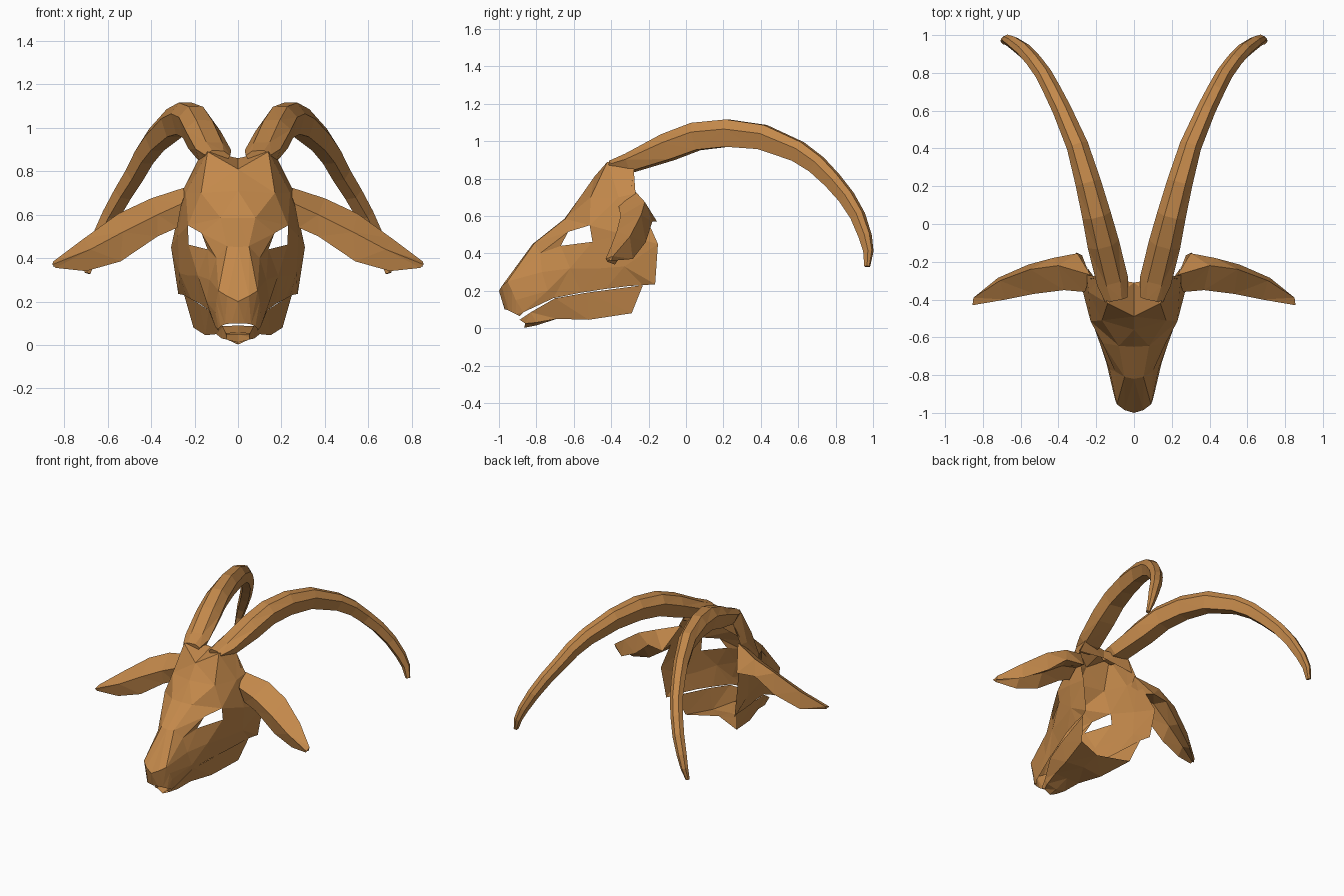
import bpy, bmesh
from mathutils import Vector

mat = bpy.data.materials.new("tan_card")
mat.diffuse_color = (0.55, 0.25, 0.07, 1)


def loft(name, rows, closed=False, caps=False, skip=()):
    """Skin rows of points with flat quads, then mirror across x = 0."""
    bm = bmesh.new()
    vs = [[bm.verts.new(p) for p in r] for r in rows]
    n = len(rows[0])
    for i in range(len(rows) - 1):
        for j in range(n if closed else n - 1):
            if (i, j) in skip:
                continue
            k = (j + 1) % n
            bm.faces.new((vs[i][j], vs[i][k], vs[i + 1][k], vs[i + 1][j]))
    if caps:
        bm.faces.new(vs[0])
        bm.faces.new(vs[-1])
    bmesh.ops.recalc_face_normals(bm, faces=bm.faces)
    # open sheets: make sure the outside faces outward
    if not closed:
        c = Vector((0, -0.45, 0.4))
        if sum((f.calc_center_median() - c).dot(f.normal) for f in bm.faces) < 0:
            bmesh.ops.reverse_faces(bm, faces=bm.faces)
    bmesh.ops.triangulate(bm, faces=bm.faces)
    me = bpy.data.meshes.new(name)
    bm.to_mesh(me)
    bm.free()
    ob = bpy.data.objects.new(name, me)
    bpy.context.collection.objects.link(ob)
    me.materials.append(mat)
    m = ob.modifiers.new("mirror", 'MIRROR')
    m.use_clip = True
    return ob


# face shell: rows from lips to open back, each from midline to cheek rim
face = [
    [(0, -.97, .10), (.03, -.965, .10), (.06, -.95, .095), (.08, -.93, .085), (.09, -.91, .075), (.09, -.89, .065)],
    [(0, -1, .20), (.05, -.985, .225), (.09, -.955, .25), (.10, -.93, .20), (.105, -.91, .15), (.105, -.87, .085)],
    [(0, -.82, .45), (.05, -.81, .455), (.10, -.78, .40), (.13, -.77, .30), (.145, -.74, .20), (.135, -.71, .16)],
    [(0, -.65, .585), (.08, -.645, .585), (.168, -.63, .515), (.14, -.67, .44), (.185, -.62, .32), (.175, -.56, .19)],
    [(0, -.56, .71), (.17, -.51, .70), (.23, -.515, .55), (.228, -.50, .462), (.23, -.46, .32), (.215, -.43, .21)],
    [(0, -.49, .81), (.14, -.42, .89), (.24, -.36, .70), (.278, -.33, .50), (.268, -.33, .33), (.24, -.31, .225)],
    [(0, -.31, .86), (.18, -.28, .86), (.25, -.27, .72), (.308, -.15, .45), (.275, -.165, .235), (.25, -.23, .23)],
]
loft("face", face, skip={(3, 2)})       # the skipped cell is the eye hole

# back of the crown under the horns
loft("crown_back", [[(0, -.31, .86), (.18, -.28, .86)], [(0, -.31, .80), (.23, -.29, .76)]])

# lower jaw: rim, bottom edge, midline
jaw = [
    [(.05, -.89, .045), (.05, -.86, .025), (0, -.865, .002)],
    [(.07, -.83, .085), (.075, -.80, .03), (0, -.80, .015)],
    [(.135, -.70, .16), (.10, -.69, .05), (0, -.69, .05)],
    [(.18, -.53, .19), (.15, -.52, .045), (0, -.52, .06)],
    [(.248, -.23, .23), (.205, -.29, .08), (0, -.38, .09)],
]
loft("lower_jaw", jaw)

# horns: centre point, half width, half height
path = [
    (.095, -.40, .865, .06, .03), (.115, -.30, .885, .085, .05), (.165, -.10, .968, .085, .072),
    (.20, .05, 1.025, .077, .074), (.243, .22, 1.043, .068, .073), (.298, .41, 1.022, .058, .066),
    (.38, .60, .945, .05, .055), (.43, .70, .875, .047, .049), (.475, .785, .79, .044, .044),
    (.53, .86, .70, .042, .04), (.585, .92, .60, .04, .036), (.64, .96, .49, .034, .031),
    (.672, .976, .41, .026, .024), (.693, .969, .33, .014, .014),
]
section = [(-1, .3), (-.45, 1), (.45, 1), (1, .3), (.65, -1), (-.65, -1)]
pts = [Vector(p[:3]) for p in path]
rings = []
for i, (x, y, z, w, h) in enumerate(path):
    t = (pts[min(i + 1, len(pts) - 1)] - pts[max(i - 1, 0)]).normalized()
    s = Vector((.93, -.36, 0))
    s = (s - t * s.dot(t)).normalized()
    u = s.cross(t)
    rings.append([pts[i] + s * a * w + u * b * h for a, b in section])
loft("horns", rings, closed=True, caps=True)

# ears: top, front, bottom and back edges, with a fold between the last two
ear = [
    [(.23, -.27, .73), (.26, -.36, .65), (.28, -.33, .54), (.30, -.155, .57)],
    [(.40, -.22, .675), (.37, -.35, .60), (.37, -.33, .50), (.43, -.18, .57)],
    [(.55, -.24, .605), (.53, -.37, .52), (.54, -.35, .385), (.56, -.215, .46)],
    [(.71, -.30, .49), (.68, -.40, .44), (.70, -.38, .34), (.72, -.285, .37)],
    [(.85, -.39, .385), (.855, -.43, .37), (.84, -.42, .355), (.85, -.40, .36)],
]
ear_rows = []
for r in ear:
    t, f, b, k = map(Vector, r)
    fold = (b + k) / 2 * .6 + (t + f) / 2 * .4
    ear_rows.append([t, f, b, fold, k])
loft("ears", ear_rows, closed=True, caps=True)
